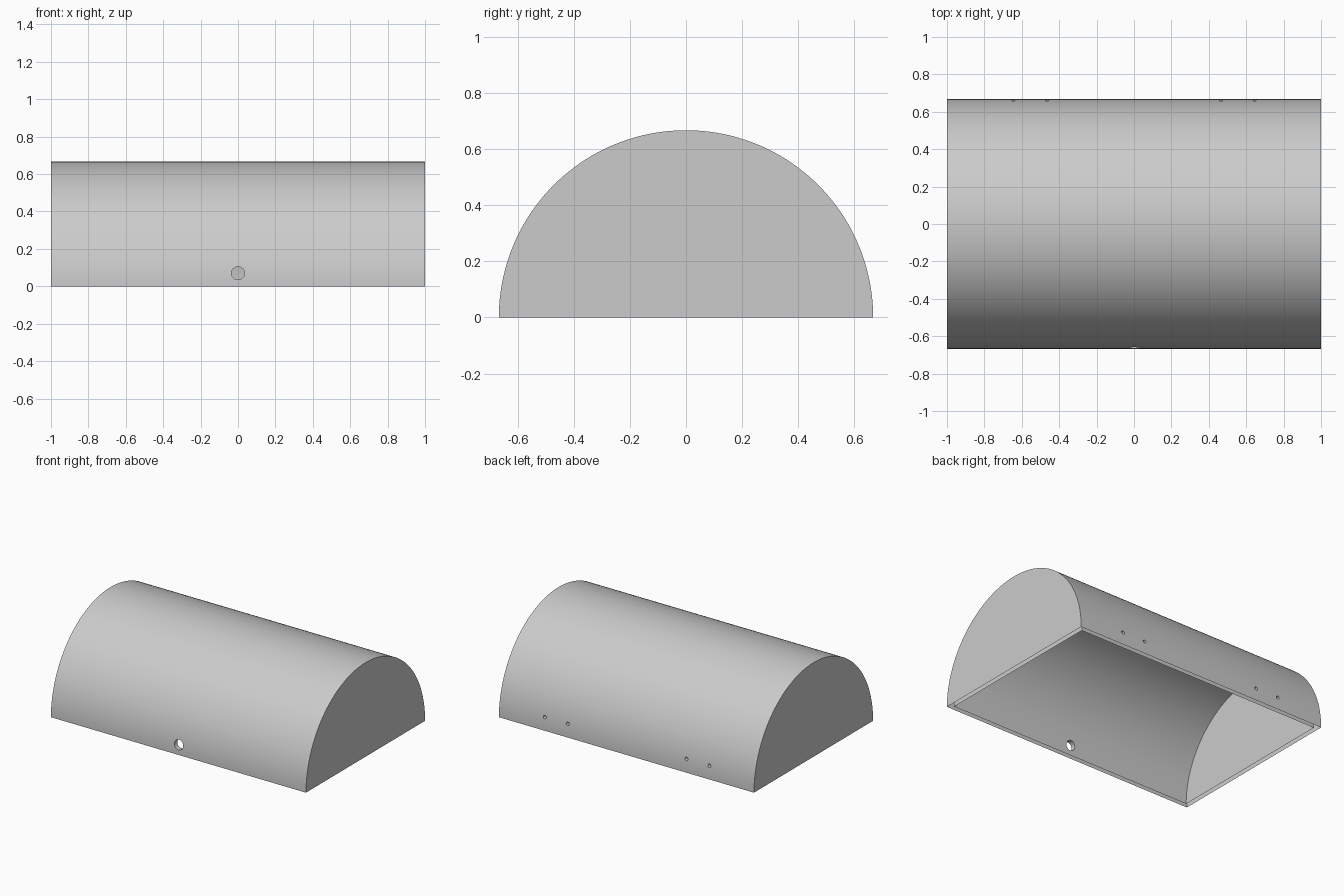
import bpy
import bmesh
import math
from mathutils import Matrix

cube = bpy.data.objects.get("Cube")
if cube:
    bpy.data.objects.remove(cube, do_unlink=True)

RADIUS, HALF_LENGTH, WALL = 0.667, 1.0, 0.033
SEGMENTS = 96

grey = bpy.data.materials.new("light_grey")
grey.use_nodes = True
grey.diffuse_color = (0.6, 0.6, 0.6, 1)
grey.node_tree.nodes["Principled BSDF"].inputs["Base Color"].default_value = grey.diffuse_color


def add_object(name, bm):
    bmesh.ops.recalc_face_normals(bm, faces=bm.faces)
    mesh = bpy.data.meshes.new(name)
    bm.to_mesh(mesh)
    bm.free()
    mesh.materials.append(grey)
    obj = bpy.data.objects.new(name, mesh)
    bpy.context.collection.objects.link(obj)
    return obj


def half_cylinder(name, radius, half_length, skirt=0):
    """Half-round profile extruded along x, optionally extended below the base."""
    angles = [math.pi * i / SEGMENTS for i in range(SEGMENTS + 1)]
    profile = [(radius * math.cos(a), radius * math.sin(a)) for a in angles]
    if skirt:
        profile += [(-radius, -skirt), (radius, -skirt)]
    bm = bmesh.new()
    face = bm.faces.new([bm.verts.new((-half_length, y, z)) for y, z in profile])
    extruded = bmesh.ops.extrude_face_region(bm, geom=[face])["geom"]
    verts = [v for v in extruded if isinstance(v, bmesh.types.BMVert)]
    bmesh.ops.translate(bm, verts=verts, vec=(2 * half_length, 0, 0))
    # Extrusion keeps the starting face as the closing end cap
    return add_object(name, bm)


def drill(name, x, y, z, radius):
    """Round cutter lying along y."""
    bm = bmesh.new()
    bmesh.ops.create_cone(
        bm, cap_ends=True, segments=32, radius1=radius, radius2=radius, depth=0.2,
        matrix=Matrix.Translation((x, y, z)) @ Matrix.Rotation(math.pi / 2, 4, "X"))
    return add_object(name, bm)


# Hollow half-round cover, open underneath
cover = half_cylinder("half_round_cover", RADIUS, HALF_LENGTH)
cutters = [half_cylinder("cavity_cutter", RADIUS - WALL, HALF_LENGTH - WALL, 0.1)]

# Cable hole in the front, two pairs of screw holes in the back
cutters.append(drill("cable_hole_cutter", 0, -RADIUS, 0.07, 0.035))
for side in (-1, 1):
    for x in (0.465, 0.645):
        cutters.append(drill("screw_hole_cutter", side * x, RADIUS, 0.093, 0.012))

for cutter in cutters:
    cutter.hide_render = True
    cut = cover.modifiers.new(cutter.name, "BOOLEAN")
    cut.operation = "DIFFERENCE"
    cut.solver = "EXACT"
    cut.object = cutter

# Bake the cuts and drop the cutters
bpy.context.view_layer.update()
evaluated = cover.evaluated_get(bpy.context.evaluated_depsgraph_get())
baked = bpy.data.meshes.new_from_object(evaluated)
cover.modifiers.clear()
cover.data = baked
for cutter in cutters:
    bpy.data.objects.remove(cutter, do_unlink=True)

# Smooth curve with crisp edges
bpy.ops.object.select_all(action="DESELECT")
cover.select_set(True)
bpy.context.view_layer.objects.active = cover
bpy.ops.object.shade_smooth_by_angle(angle=math.radians(30))
